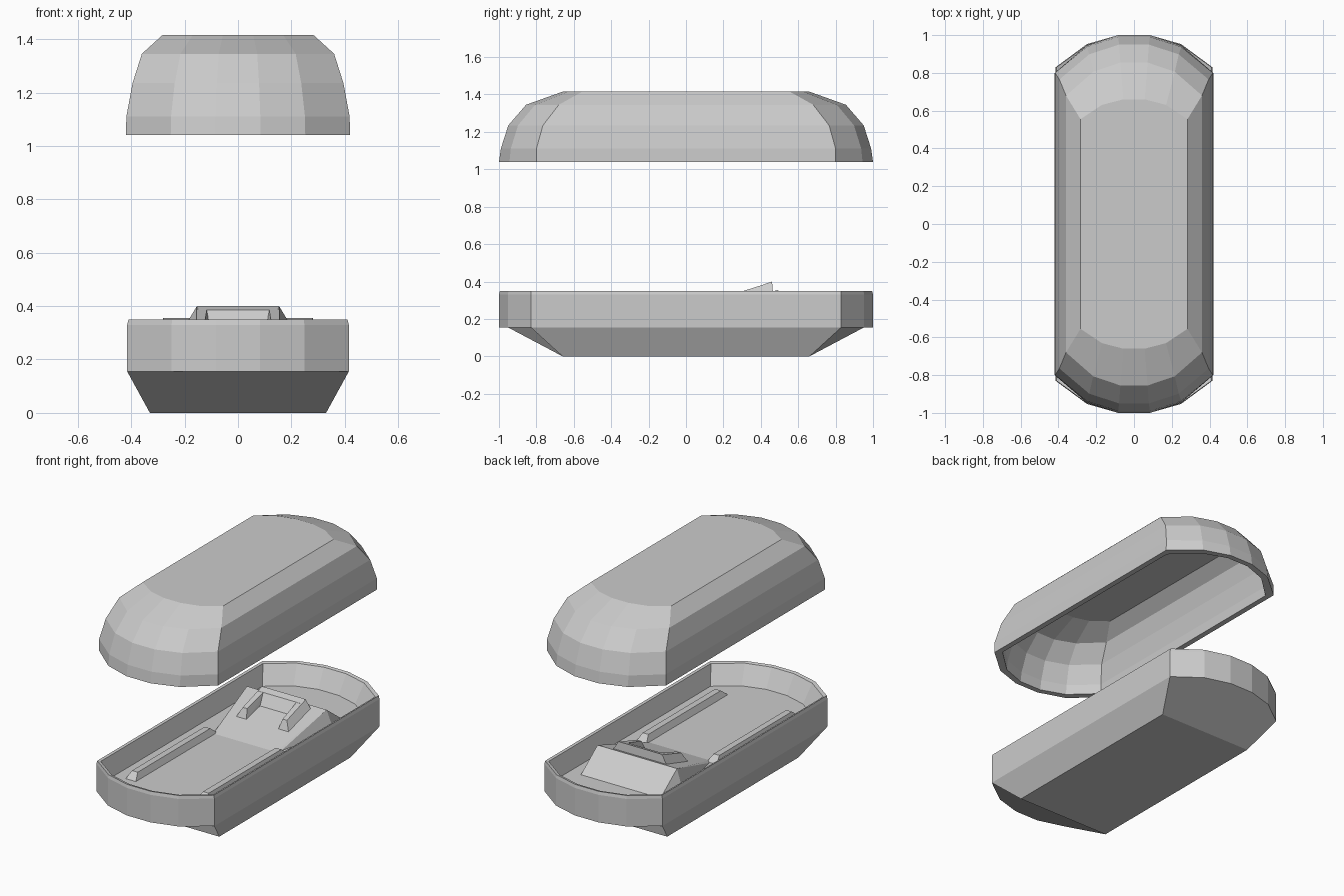
import bpy, bmesh

cube = bpy.data.objects.get("Cube")
if cube:
    bpy.data.objects.remove(cube, do_unlink=True)

GREY = (0.6, 0.6, 0.6, 1.0)
mat = bpy.data.materials.new("light grey")
mat.use_nodes = True
mat.diffuse_color = GREY
mat.node_tree.nodes["Principled BSDF"].inputs["Base Color"].default_value = GREY


def finish(name, bm):
    """Turn a bmesh into a flat-shaded object."""
    bmesh.ops.recalc_face_normals(bm, faces=bm.faces)
    mesh = bpy.data.meshes.new(name)
    bm.to_mesh(mesh)
    bm.free()
    mesh.materials.append(mat)
    obj = bpy.data.objects.new(name, mesh)
    bpy.context.collection.objects.link(obj)
    return obj


def capsule_ring(bm, half, corner, end, z):
    """Long outline with straight sides and five-sided rounded ends."""
    mid = corner + 0.72 * (end - corner)
    quarter = [(half, corner), (0.6 * half, mid), (0.2 * half, end)]
    back = quarter + [(-x, y) for x, y in reversed(quarter)]
    outline = back + [(-x, -y) for x, y in back]
    return [bm.verts.new((x, y, z)) for x, y in outline]


def loft(bm, rings):
    loops = [capsule_ring(bm, *r) for r in rings]
    for a, b in zip(loops, loops[1:]):
        for i in range(len(a)):
            j = (i + 1) % len(a)
            bm.faces.new((a[i], a[j], b[j], b[i]))
    return loops


def hull(name, points, mirror=False):
    """Convex solid through the points, optionally mirrored across x."""
    bm = bmesh.new()
    for side in ((1, -1) if mirror else (1,)):
        verts = [bm.verts.new((side * x, y, z)) for x, y, z in points]
        bmesh.ops.convex_hull(bm, input=verts)
    bmesh.ops.dissolve_limit(bm, angle_limit=0.01, verts=bm.verts, edges=bm.edges)
    return finish(name, bm)


def both(points):
    return [(s * x, y, z) for x, y, z in points for s in (1, -1)]


# Lower tub: floor, inner wall, rim, outer wall
FLOOR = 0.23
bm = bmesh.new()
loops = loft(bm, [
    (0.36, 0.76, 0.91, FLOOR),
    (0.395, 0.815, 0.975, 0.345),
    (0.41, 0.83, 0.995, 0.35),
    (0.415, 0.83, 1.0, 0.33),
    (0.415, 0.83, 1.0, 0.155),
])
bm.faces.new(loops[0])

# Tub underside: flat keel with sloping sides and ends
w = loops[-1]
keel = [bm.verts.new((x, y, 0)) for x, y in
        ((0.33, 0.66), (-0.33, 0.66), (-0.33, -0.66), (0.33, -0.66))]
bm.faces.new(keel)
bm.faces.new(w[0:6] + [keel[1], keel[0]])
bm.faces.new(w[6:12] + [keel[3], keel[2]])
bm.faces.new((w[5], w[6], keel[2], keel[1]))
bm.faces.new((w[11], w[0], keel[0], keel[3]))
finish("tub", bm)

# Lid: thick faceted dome, open underneath
outer = [
    (0.42, 0.80, 1.0, 1.04),
    (0.418, 0.80, 0.99, 1.11),
    (0.395, 0.765, 0.95, 1.235),
    (0.36, 0.68, 0.855, 1.345),
    (0.283, 0.555, 0.66, 1.415),
]
T = 0.035
inner = [(a - T, c - T, e - T, z if i == 0 else z - T * i / 4)
         for i, (a, c, e, z) in enumerate(outer)]
bm = bmesh.new()
loops = loft(bm, inner[::-1] + outer)
bm.faces.new(loops[0])
bm.faces.new(loops[-1])
finish("lid", bm)

# Sloping backrest at the head end
hull("backrest", both([
    (0.216, 0.07, FLOOR), (0.28, 0.49, 0.355),
    (0.28, 0.67, FLOOR - 0.01), (0.33, 0.5, FLOOR - 0.01),
    (0.23, 0.07, FLOOR - 0.01),
]))

# Headrest frame: two side bars and a rear bar
hull("headrest_sides", [
    (0.19, 0.24, 0.27), (0.11, 0.24, 0.27),
    (0.155, 0.27, 0.338), (0.125, 0.27, 0.338),
    (0.155, 0.46, 0.398), (0.115, 0.46, 0.398),
    (0.19, 0.465, 0.34), (0.1, 0.465, 0.34),
], mirror=True)
hull("headrest_back", both([
    (0.15, 0.37, 0.315), (0.15, 0.42, 0.386),
    (0.152, 0.46, 0.4), (0.19, 0.465, 0.34),
]))

# Low side rails along the bed
hull("bed_rails", [
    (x, y, FLOOR - 0.005) for x in (0.21, 0.285) for y in (-0.73, 0.1)
] + [
    (x, y, 0.268) for x in (0.23, 0.27) for y in (-0.68, 0.05)
], mirror=True)
